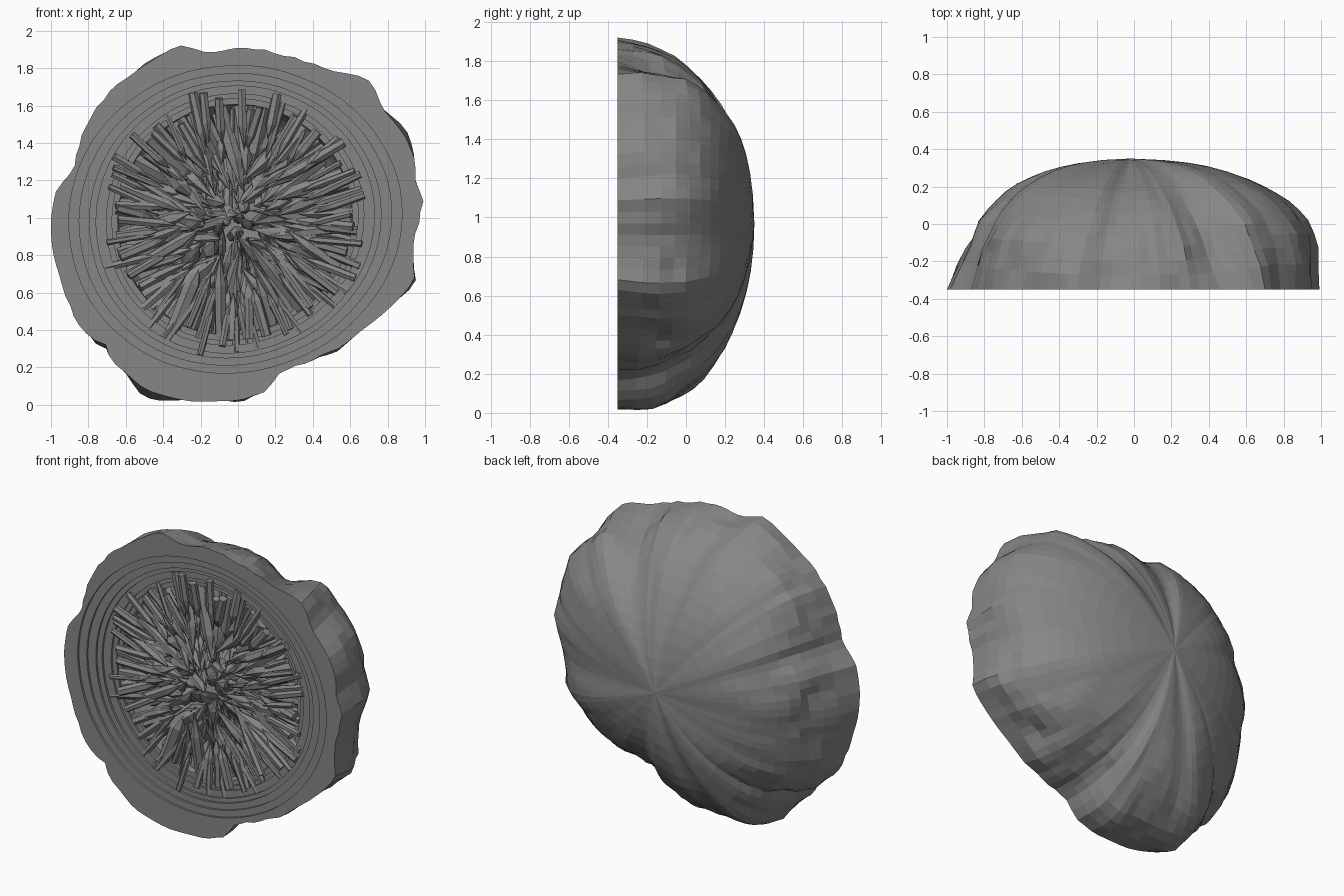
import bpy, bmesh, math, random
from mathutils import Vector, noise

if "Cube" in bpy.data.objects:
    bpy.data.objects.remove(bpy.data.objects["Cube"])

random.seed(7)
CX, CZ, FRONT, BACK = -0.02, 0.97, -0.35, 0.35
N = 108

# Outline of the cut face (x, z)
OUTLINE = [(1.0, 1.08), (.96, 1.19), (.95, 1.30), (.91, 1.43), (.78, 1.59), (.72, 1.73), (.48, 1.80),
           (.34, 1.85), (.20, 1.885), (.13, 1.91), (-.16, 1.89), (-.32, 1.93), (-.46, 1.84),
           (-.65, 1.72), (-.79, 1.55), (-.85, 1.42), (-.88, 1.27), (-.98, 1.15), (-1, .99), (-.99, .77),
           (-.94, .62), (-.84, .39), (-.71, .31), (-.68, .23), (-.53, .10), (-.26, .01),
           (0, .02), (.13, .05), (.24, .18), (.48, .27), (.68, .40), (.88, .575),
           (.95, .68), (.94, .84), (.97, .98)]
POLAR = sorted((math.atan2(z - CZ, x - CX) % math.tau, math.hypot(x - CX, z - CZ))
               for x, z in OUTLINE)
# Fullness of the dome by direction (angle in degrees, superellipse exponent)
FULL = [(0, 2.7), (40, 2.7), (65, 2.1), (95, 1.9), (140, 2.4), (175, 2.8),
        (215, 2.3), (245, 2.3), (280, 2.2), (325, 2.5)]
FULL = [(math.radians(a), n) for a, n in FULL]

GREY = bpy.data.materials.new("dark_stone")
GREY.diffuse_color = (.24, .24, .24, 1)
GREY.use_nodes = True
GREY.node_tree.nodes["Principled BSDF"].inputs["Base Color"].default_value = GREY.diffuse_color


def lookup(table, a):
    a %= math.tau
    t = [(table[-1][0] - math.tau, table[-1][1])] + table + [(table[0][0] + math.tau, table[0][1])]
    for (a0, v0), (a1, v1) in zip(t, t[1:]):
        if a0 <= a <= a1:
            return v0 + (v1 - v0) * (a - a0) / max(a1 - a0, 1e-6)


def outline_radius(a):
    # Inverse radius blends give nearly straight chords between points
    near = [lookup(POLAR, a + s) for s in (-.01, 0, .01)]
    return near[1] - .012 * abs(math.sin(a * 13 + 2 * math.sin(a * 5)))


ANG = [math.tau * j / N for j in range(N)]
RAD = [outline_radius(a) for a in ANG]
SOFT = [sum(RAD[(j + k) % N] for k in range(-11, 12)) / 23 for j in range(N)]


def bump(a, deg, width):
    d = (a - math.radians(deg) + math.pi) % math.tau - math.pi
    return math.exp(-(d / math.radians(width)) ** 2)


def add_object(name, verts, faces):
    me = bpy.data.meshes.new(name)
    me.from_pydata(verts, [], faces)
    me.materials.append(GREY)
    ob = bpy.data.objects.new(name, me)
    bpy.context.collection.objects.link(ob)
    return ob


def loft(name, rings, start=None, end=None):
    verts = [v for r in rings for v in r]
    faces = []
    for i in range(len(rings) - 1):
        for j in range(N):
            k = (j + 1) % N
            faces.append((i * N + j, i * N + k, (i + 1) * N + k, (i + 1) * N + j))
    if start:
        verts.append(start)
        faces += [(len(verts) - 1, (j + 1) % N, j) for j in range(N)]
    if end:
        verts.append(end)
        b = (len(rings) - 1) * N
        faces += [(len(verts) - 1, b + j, b + (j + 1) % N) for j in range(N)]
    return add_object(name, verts, faces)


def point(a, r, y):
    return (CX + r * math.cos(a), y, max(0, CZ + r * math.sin(a)))


def band_ring(r, y):
    # Bands are softened copies of the outline, a little flattened further out
    flat = 1 - .06 * max(0, min(1, (r - .66) / .2))
    out = []
    for j, a in enumerate(ANG):
        x, yy, z = point(a, r * (1 + .55 * (SOFT[j] - .955)), y)
        out.append((x, yy, CZ + .015 + (z - CZ) * flat))
    return out


# Lumpy rind, from the back pole forward to the cut rim
rings = []
for i in range(1, 15):
    t = math.pi / 2 * i / 14
    ring = []
    for j, a in enumerate(ANG):
        n = lookup(FULL, a)
        d, rho = math.cos(t) ** (2 / n) if i < 14 else 0.0, math.sin(t) ** (2 / n)
        r = RAD[j] * rho
        swell = .07 * bump(a, 240, 9) + .03 * bump(a, 25, 13) - .09 * bump(a, 58, 9)
        r += math.sin(math.pi * d) * (swell - .03 * bump(a, 293, 9))
        r -= .13 * bump(a, 180, 24) * min(1, d * 2.2) * rho
        y = FRONT + (BACK - FRONT) * d
        if i < 14:
            q = Vector((3 * math.cos(a), 3 * math.sin(a), 2.5 * d)) * 1.5
            r += .03 * rho * noise.noise(q) + .015 * rho * noise.noise(q * 2.3)
            y -= .045 * d * rho * (1 + noise.noise(q * .7 + Vector((5, 2, 1)))) * math.cos(t) ** .5
        ring.append(point(a + .12 * d * math.sin(2 * a), r, y))
    rings.append(ring)
rings.append(band_ring(.88, FRONT))
loft("rind", rings, start=(CX, BACK, CZ))

# Stepped mineral bands, going on as ledges inside the rim
STEPS = [.88, .825, .77, .735, .68, .65, .62]
DROP = .014
for k, (r0, r1) in enumerate(zip(STEPS, STEPS[1:])):
    y = FRONT + DROP * k
    loft(f"mineral_band_{k + 1}", [band_ring(r0, y), band_ring(r0, y + DROP), band_ring(r1, y + DROP)])

# Hollow bowl behind the crystals
BOWL_R, BOWL_Y, BOWL_D = .62, FRONT + DROP * 6, .34
bowl = [band_ring(BOWL_R * math.cos(t), BOWL_Y + BOWL_D * math.sin(t))
        for t in [math.pi / 2 * i / 10 for i in range(10)]]
loft("cavity_lining", bowl, end=(CX, BOWL_Y + BOWL_D, CZ))

# Six-sided pointed crystals growing towards the middle of the opening
cv, cf = [], []


def crystal(base, axis, length, rad):
    axis = axis.normalized()
    u = axis.orthogonal().normalized()
    w = axis.cross(u)
    ph, b = random.random(), len(cv)
    shoulder = random.uniform(.58, .76)
    for h, s in ((-.02, .9), (length * shoulder, 1.0)):
        for k in range(6):
            a = ph + k * math.tau / 6
            skew = random.uniform(-.06, .06) * length if h > 0 else 0
            p = base + axis * (h + skew) + (u * math.cos(a) + w * math.sin(a)) * rad * s
            p.y = max(p.y, FRONT + .003)
            cv.append(p)
    tip = base + axis * length + u * random.uniform(-.4, .4) * rad
    tip.y = max(tip.y, FRONT + .003)
    cv.append(tip)
    for k in range(6):
        m = (k + 1) % 6
        cf.append((b + k, b + m, b + 6 + m, b + 6 + k))
        cf.append((b + 6 + k, b + 6 + m, b + 12))
    cf.append(tuple(b + k for k in range(5, -1, -1)))


def jitter(s):
    return Vector([random.uniform(-s, s) for _ in range(3)])


# Crystals over the bowl
COUNT = 250
for i in range(COUNT):
    h = (i + .5) / COUNT
    a = i * 2.39996 + random.uniform(-.1, .1)
    t = math.asin(h)
    base = Vector(point(a, BOWL_R * math.cos(t), BOWL_Y + BOWL_D * math.sin(t)))
    focus = Vector((CX, -.25, CZ)) + jitter(.11)
    reach = (focus - base).length
    crystal(base, focus - base, reach * random.uniform(.4, .75), random.uniform(.022, .045))

# Long crystals lying across the inner bands
for i in range(70):
    a = math.tau * i / 70 + random.uniform(-.04, .04)
    base = Vector(point(a, random.uniform(.58, .72), random.uniform(-.32, -.27)))
    focus = Vector((CX, -.24, CZ)) + jitter(.09)
    crystal(base, focus - base, random.uniform(.18, .34), random.uniform(.016, .03))
add_object("crystals", cv, cf)
